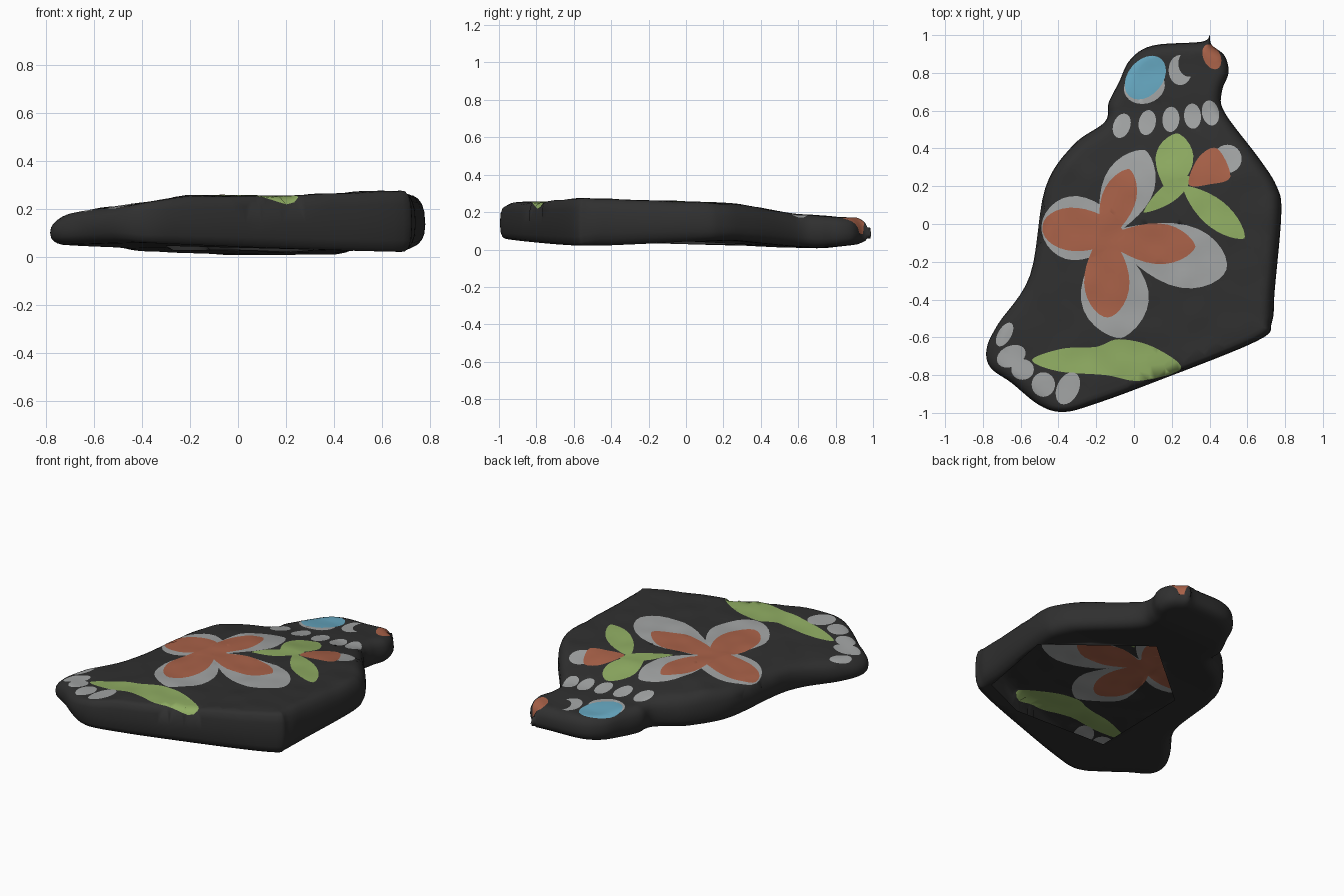
import bpy, bmesh, math
from mathutils import Vector, noise
from mathutils.geometry import delaunay_2d_cdt

if "Cube" in bpy.data.objects:
    bpy.data.objects.remove(bpy.data.objects["Cube"])

DARK, GREY, ORANGE, GREEN, BLUE = range(5)


# ---------- helpers ----------
def smooth_loop(points, steps=6):
    """Closed Catmull-Rom curve through a few points."""
    p = [Vector(q) for q in points]
    n, out = len(p), []
    for i in range(n):
        a, b, c, d = p[i - 1], p[i], p[(i + 1) % n], p[(i + 2) % n]
        for k in range(steps):
            t = k / steps
            out.append(0.5 * (2 * b + (c - a) * t + (2 * a - 5 * b + 4 * c - d) * t * t
                              + (3 * b - a - 3 * c + d) * t ** 3))
    return out


def ellipse(x, y, rx, ry, deg=0, n=24):
    ca, sa = math.cos(math.radians(deg)), math.sin(math.radians(deg))
    out = []
    for i in range(n):
        u, v = rx * math.cos(math.tau * i / n), ry * math.sin(math.tau * i / n)
        out.append(Vector((x + u * ca - v * sa, y + u * sa + v * ca)))
    return out


def petal(x0, y0, x1, y1, w, skew=1.4, blunt=0.65, n=16):
    """Leaf shape from base to tip, w is its greatest half width."""
    a, b = Vector((x0, y0)), Vector((x1, y1))
    side = Vector((y0 - y1, x1 - x0)).normalized()
    left, right = [], []
    for i in range(n + 1):
        t = (1 - math.cos(math.pi * i / n)) / 2
        h = w * max(0.0, math.sin(math.pi * t ** skew)) ** blunt
        c = a.lerp(b, t)
        left.append(c + side * h)
        if 0 < i < n:
            right.append(c - side * h)
    return left + right[::-1]


def inside(p, loop):
    hit, b = False, loop[-1]
    for a in loop:
        if (a.y > p.y) != (b.y > p.y) and p.x < (b.x - a.x) * (p.y - a.y) / (b.y - a.y) + a.x:
            hit = not hit
        b = a
    return hit


def interp(v, *table):
    if v <= table[0][0]:
        return table[0][1]
    for (a, fa), (b, fb) in zip(table, table[1:]):
        if v <= b:
            return fa + (fb - fa) * (v - a) / (b - a)
    return table[-1][1]


# ---------- stone outline: head, right flank, front edge, left flank ----------
head = [(.40, 1), (.41, .95), (.48, .89), (.50, .80), (.465, .70), (.48, .59)]
right_flank = [(.66, .35), (.755, .2), (.78, .06), (.745, -.35), (.73, -.52), (.65, -.62)]
front_edge = [(.1, -.84), (-.2, -.95), (-.37, -.995), (-.5, -.96), (-.65, -.84), (-.76, -.76), (-.78, -.66)]
left_flank = [(-.72, -.53), (-.55, -.27), (-.47, .19), (-.32, .42), (-.155, .54), (-.135, .64),
              (-.08, .75), (-.02, .87), (.1, .945), (.36, .965)]
OUTLINE = smooth_loop(head + right_flank + front_edge + left_flank)

# opening in the underside
OPENING = [Vector(p) for p in ((.735, .01), (.22, .465), (-.27, .045), (-.3, -.635), (.355, -.635), (.665, -.49))]

# ---------- painted shapes, later ones on top ----------
PAINT = []


def paint(colour, loop):
    PAINT.append((colour, loop))


# flower: four grey petals under four orange ones
paint(GREY, petal(-.17, -.10, .06, .39, .135))
paint(GREY, petal(-.04, -.04, -.49, -.01, .17, 1.4, .5))
paint(GREY, petal(-.15, -.04, -.07, -.605, .18))
paint(GREY, petal(-.15, -.05, .49, -.24, .165, 1.5, .55))
paint(ORANGE, petal(-.17, -.12, -.025, .29, .09))
paint(ORANGE, petal(-.05, -.05, -.485, -.015, .115, 1.4, .45))
paint(ORANGE, petal(-.15, -.04, -.14, -.495, .12, 1.3, .55))
paint(ORANGE, petal(-.18, -.08, .325, -.12, .108))
paint(ORANGE, ellipse(-.14, -.07, .06, .06))
# stem and leaves
paint(GREEN, petal(.05, .06, .3, .25, .048, 1.2))
paint(GREEN, petal(.19, .14, .23, .48, .1))
paint(GREEN, petal(.26, .2, .585, -.075, .073, 1.1))
paint(GREEN, smooth_loop([(-.54, -.72), (-.38, -.66), (-.2, -.65), (-.08, -.61), (.1, -.65), (.25, -.765),
                          (.03, -.83), (-.15, -.8), (-.4, -.78)]))
# bud
paint(GREY, ellipse(.495, .345, .075, .075))
paint(ORANGE, smooth_loop([(.29, .21), (.34, .35), (.44, .4), (.51, .25), (.4, .21)]))
# eye
paint(GREY, ellipse(.055, .725, .11, .088, 15))
paint(BLUE, ellipse(.06, .775, .13, .092, 50))
# crescent
paint(GREY, ellipse(.245, .815, .062, .08))
paint(DARK, ellipse(.29, .85, .055, .07))
# nose tip
paint(ORANGE, ellipse(.412, .885, .045, .07, 25))
# row of dots across the neck
for i, x in enumerate((-.065, .07, .195, .31, .405)):
    paint(GREY, ellipse(x, .52 + .017 * i, .045, .067, -20 + 8 * i))
# dots at the front corner
paint(GREY, ellipse(-.685, -.585, .035, .07, -30))
paint(GREY, ellipse(-.65, -.70, .08, .055, 25))
paint(GREY, ellipse(-.59, -.77, .06, .055))
paint(GREY, ellipse(-.48, -.85, .062, .065))
paint(GREY, ellipse(-.35, -.87, .058, .09, -25))


# ---------- thickness of the stone ----------
def edge_distance(p):
    best = 9.0
    for a, b in zip(OUTLINE, OUTLINE[1:] + OUTLINE[:1]):
        ab, ap = b - a, p - a
        t = max(0.0, min(1.0, ap.dot(ab) / max(ab.length_squared, 1e-12)))
        best = min(best, (ap - ab * t).length_squared)
    return math.sqrt(best)


def height(p, top):
    mid = interp(p.x, (-.78, .1), (-.5, .14)) - .06 * max(0, p.y)
    if top:
        z = min(interp(p.x, (-.78, .15), (-.7, .182), (-.4, .224), (-.2, .256), (.2, .252), (.6, .275)),
                interp(p.y, (-1, .243), (-.55, .275), (.25, .246), (.6, .187), (1, .165)))
        z += 0.006 * noise.noise((p.x * 8, p.y * 8, 0))
    else:
        low_left = interp(p.y, (-1, .06), (-.4, .04), (.3, .02), (.5, .005), (.75, .005), (.95, .03))
        low_right = interp(p.y, (-.4, .02), (.25, .05), (.7, .01), (.95, .03))
        t = max(0, min(1, (p.x + .4) / 1.1))
        z = low_left + (low_right - low_left) * t
    # the front wall has a tighter rim than the rest
    r = interp(p.y - .37 * p.x, (-.84, .03), (-.74, .07))
    t = min(1.0, edge_distance(p) / r)
    return mid + (z - mid) * (1 - (1 - t) ** 2.4) ** (1 / 2.4)


# points that shape the rounded rim and the broad faces
SUPPORT = []
for d in (.004, .014, .03, .05, .07):
    for i, p in enumerate(OUTLINE):
        t = OUTLINE[(i + 1) % len(OUTLINE)] - OUTLINE[i - 1]
        q = p + Vector((t.y, -t.x)).normalized() * d
        if inside(q, OUTLINE) and edge_distance(q) > 0.85 * d:
            SUPPORT.append(q)
for i in range(-26, 27):
    for j in range(-33, 34):
        q = Vector((i, j)) * 0.03
        if inside(q, OUTLINE) and edge_distance(q) > 0.08:
            SUPPORT.append(q)


def add_sheet(bm, loops, top):
    """Fill the outline with triangles cut along the loops, then lift to height."""
    pts, edges = [], []
    for loop in [OUTLINE] + [lp for _, lp in loops]:
        s, n = len(pts), len(loop)
        pts += loop
        edges += [(s + i, s + (i + 1) % n) for i in range(n)]
    flat, _, tris, *_ = delaunay_2d_cdt(pts + SUPPORT, edges, [], 1, 1e-5)
    verts = [bm.verts.new((p.x, p.y, height(p, top))) for p in flat]
    for tri in tris:
        c = sum((flat[i] for i in tri), Vector((0, 0))) / len(tri)
        if not inside(c, OUTLINE):
            continue
        colour = DARK
        for m, lp in loops:
            if inside(c, lp):
                colour = m
        if colour is None:
            continue
        f = bm.faces.new([verts[i] for i in tri])
        f.material_index = colour
        f.smooth = True
        f.normal_update()
        if (f.normal.z > 0) != top:
            f.normal_flip()


# ---------- painted stone: top face, rounded rim, open underside ----------
bm = bmesh.new()
add_sheet(bm, PAINT, True)
add_sheet(bm, [(None, OPENING)], False)
bmesh.ops.delete(bm, geom=[v for v in bm.verts if not v.link_faces], context='VERTS')
bmesh.ops.remove_doubles(bm, verts=bm.verts[:], dist=0.0002)
mesh = bpy.data.meshes.new("painted_stone")
bm.to_mesh(mesh)
bm.free()
for name, rgb in (("charcoal", (.029, .029, .029)), ("pale_grey", (.36, .37, .37)),
                  ("terracotta", (.40, .122, .066)), ("leaf_green", (.28, .42, .125)),
                  ("sky_blue", (.13, .38, .52))):
    mat = bpy.data.materials.new(name)
    mat.diffuse_color = (*rgb, 1)
    mat.use_nodes = True
    mat.node_tree.nodes["Principled BSDF"].inputs["Base Color"].default_value = mat.diffuse_color
    mesh.materials.append(mat)
stone = bpy.data.objects.new("painted_stone", mesh)
bpy.context.collection.objects.link(stone)
